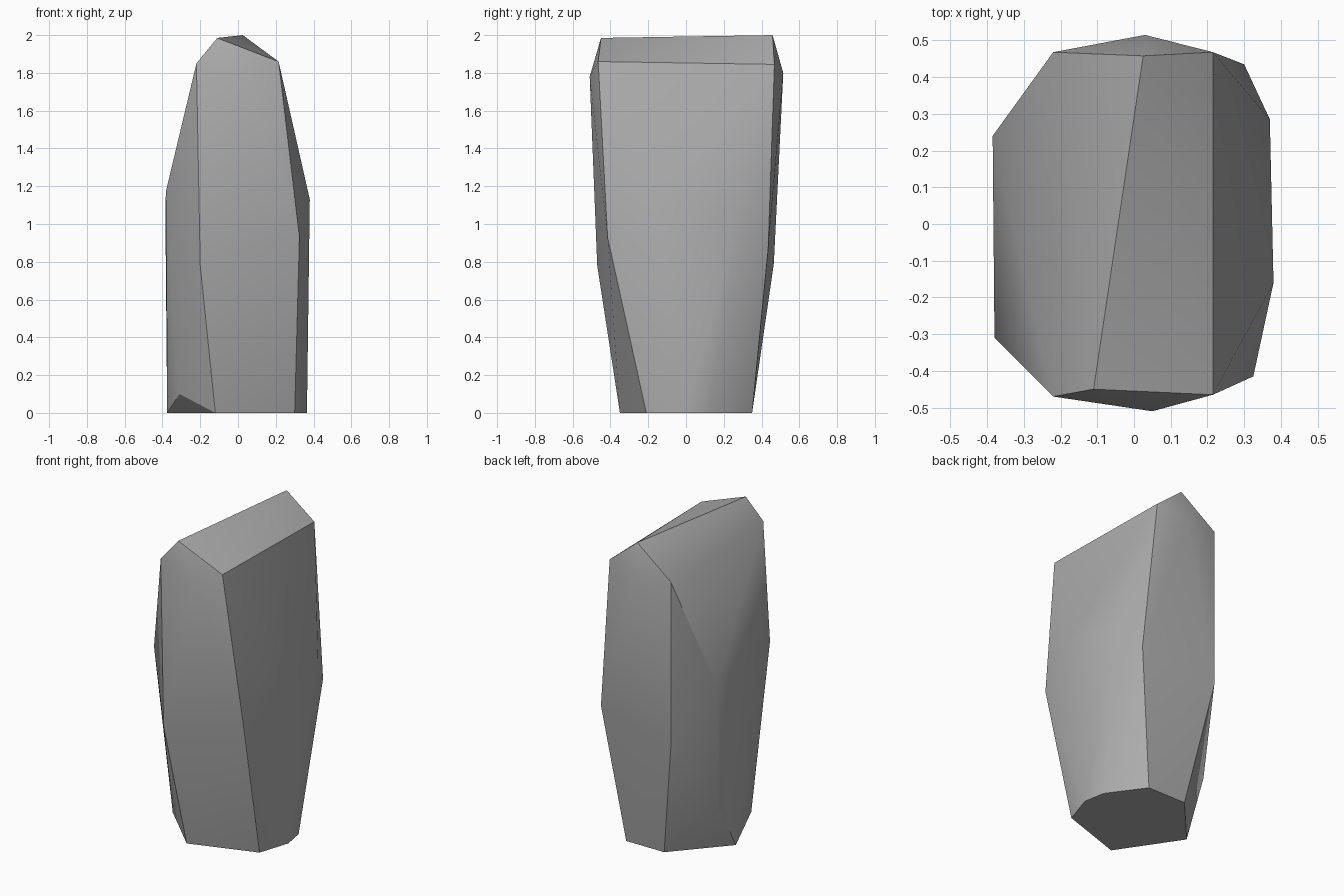
import bpy
import bmesh
import math

# Remove the default cube only
default_cube = bpy.data.objects.get("Cube")
if default_cube:
    bpy.data.objects.remove(default_cube, do_unlink=True)


def make_material(name, colour):
    """Create a plain matte material in one flat colour."""
    material = bpy.data.materials.new(name)
    material.use_nodes = True
    material.diffuse_color = colour
    shader = material.node_tree.nodes["Principled BSDF"]
    shader.inputs["Base Color"].default_value = colour
    shader.inputs["Roughness"].default_value = 0.9
    return material


def make_hull(name, corner_groups, material):
    """Wrap a convex faceted stone around groups of corner points."""
    bm = bmesh.new()
    for group in corner_groups:
        for corner in group:
            bm.verts.new(corner)
    hull = bmesh.ops.convex_hull(bm, input=bm.verts[:])
    inside = set(hull["geom_interior"]) | set(hull["geom_unused"])
    loose = [item for item in inside if isinstance(item, bmesh.types.BMVert)]
    bmesh.ops.delete(bm, geom=loose, context="VERTS")
    # Merge coplanar triangles into clean facets
    bmesh.ops.dissolve_limit(bm, angle_limit=math.radians(1),
                             verts=bm.verts[:], edges=bm.edges[:])
    bmesh.ops.recalc_face_normals(bm, faces=bm.faces[:])
    mesh = bpy.data.meshes.new(name)
    bm.to_mesh(mesh)
    bm.free()
    mesh.materials.append(material)
    stone = bpy.data.objects.new(name, mesh)
    bpy.context.collection.objects.link(stone)
    return stone


# Flat foot the stone stands on
foot = [(x, y, 0) for x, y in (
    (-.375, .03), (-.12, -.35), (.3, -.21), (.365, -.01),
    (.34, .13), (.18, .35), (-.09, .35))]

# Chipped corners just above the foot
chips = [(-.31, -.22, .1), (-.36, .2, .33)]

# Widest belt around the middle
belt = [(-.2, -.47, .78), (.325, -.415, .93), (.38, -.16, 1.13),
        (.37, .285, 1.05), (.3, .435, .87), (-.22, .465, .79),
        (-.385, .24, 1.11), (-.38, -.31, 1.18)]

# Shoulders below the crest, with one bulge at the front and one at the back
shoulders = [(-.22, -.47, 1.85), (.05, -.51, 1.78), (.215, -.465, 1.86),
             (.215, .468, 1.845), (.03, .515, 1.8), (-.22, .468, 1.815)]

# Slanting ridge along the top
crest = [(-.11, -.45, 1.985), (.025, .458, 2)]

stone_grey = make_material("stone grey", (.42, .42, .42, 1))
rock = make_hull("standing_rock", [foot, chips, belt, shoulders, crest], stone_grey)

# Soft shading on the shallow facets, crisp ridges elsewhere
bpy.ops.object.select_all(action="DESELECT")
rock.select_set(True)
bpy.context.view_layer.objects.active = rock
bpy.ops.object.shade_smooth_by_angle(angle=math.radians(30))
